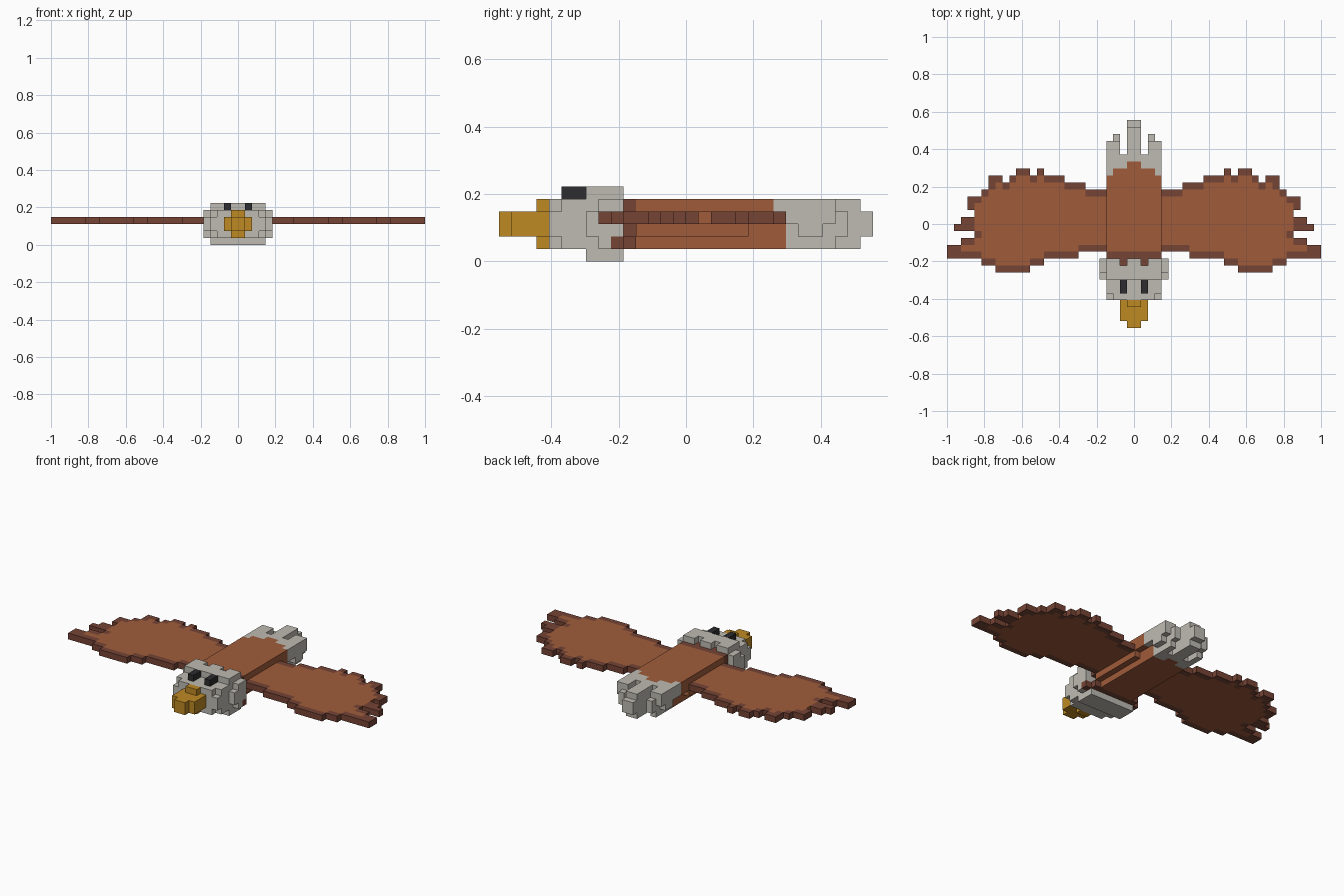
import bpy, bmesh
from mathutils import Vector

cube = bpy.data.objects.get("Cube")
if cube:
    bpy.data.objects.remove(cube, do_unlink=True)

V = 1 / 27  # edge length of one block


def material(name, rgb):
    m = bpy.data.materials.new(name)
    m.use_nodes = True
    m.diffuse_color = (*rgb, 1)
    bsdf = m.node_tree.nodes["Principled BSDF"]
    bsdf.inputs["Base Color"].default_value = (*rgb, 1)
    bsdf.inputs["Roughness"].default_value = 0.9
    return m


BROWN = material("chestnut_brown", (0.352, 0.107, 0.043))
DARK = material("dark_brown", (0.181, 0.058, 0.036))
GREY = material("pale_grey", (0.515, 0.497, 0.445))
YELLOW = material("beak_yellow", (0.521, 0.254, 0.017))
BLACK = material("eye_black", (0.026, 0.026, 0.029))


def boxes(*specs):
    """Blocks filled by boxes given as x0, x1, y0, y1, z0, z1."""
    return {(x, y, z) for a, b, c, d, e, f in specs
            for x in range(a, b) for y in range(c, d) for z in range(e, f)}


def sym(half, y0, y1, z0, z1):
    """Box centred on x = 0."""
    return (-half, half, y0, y1, z0, z1)


def mirror(cells):
    return {(-1 - x, y, z) for x, y, z in cells}


def build(name, cells, mats, rule=lambda c: 0):
    """Outer shell of a set of blocks, flat regions merged per colour."""
    bm = bmesh.new()
    verts = {}
    for cell in sorted(cells):
        for axis in range(3):
            for side in (0, 1):
                n = list(cell)
                n[axis] += 2 * side - 1
                if tuple(n) in cells:
                    continue
                u, w = (axis + 1) % 3, (axis + 2) % 3
                ring = []
                for du, dw in ((0, 0), (1, 0), (1, 1), (0, 1)):
                    p = list(cell)
                    p[axis] += side
                    p[u] += du
                    p[w] += dw
                    p = tuple(p)
                    if p not in verts:
                        verts[p] = bm.verts.new(Vector(p) * V)
                    ring.append(verts[p])
                face = bm.faces.new(ring if side else ring[::-1])
                face.material_index = rule(cell)
    bmesh.ops.dissolve_limit(bm, angle_limit=0.01, verts=bm.verts[:],
                             edges=bm.edges[:], delimit={'MATERIAL'})
    mesh = bpy.data.meshes.new(name)
    bm.to_mesh(mesh)
    bm.free()
    for m in mats:
        mesh.materials.append(m)
    obj = bpy.data.objects.new(name, mesh)
    bpy.context.scene.collection.objects.link(obj)
    return obj


# Wings: front and back limits along the span, then feather notches at the tip
front = [(8, -4), (13, -5), (15, -6), (20, -7), (22, -6), (27, -5)]
back = [(7, 5), (10, 6), (13, 7), (14, 8), (15, 7), (17, 8), (18, 7),
        (19, 6), (21, 7), (22, 5), (27, 4)]
row_end = {-5: 27, -4: 27, -3: 25, -2: 23, -1: 26, 0: 25, 1: 23, 2: 24, 3: 24}


def limit(steps, x):
    return next(v for end, v in steps if x < end)


wing = {(x, y, 3) for x in range(4, 27)
        for y in range(limit(front, x), limit(back, x))
        if x < row_end.get(y, 27)}


def wing_rule(c):
    x, y, z = c
    x = x if x >= 0 else -1 - x
    if y == 1:
        return 0
    around = [(x + 1, y, z), (x, y + 1, z), (x, y - 1, z)]
    if x > 4:
        around.append((x - 1, y, z))
    return int(any(n not in wing for n in around))


build("left_wing", wing, [BROWN, DARK], wing_rule)
build("right_wing", mirror(wing), [BROWN, DARK], wing_rule)

# Body: narrow belly, wide back, ledge under the wing roots
body = boxes(sym(4, -5, 7, 3, 5), sym(3, -5, 7, 1, 3), sym(4, -4, 5, 2, 3))
build("body", body, [BROWN, DARK], lambda c: int(c[1] == -5))

# Dark neck feathers reaching into the notches behind the head
neck = boxes((1, 2, -6, -5, 4, 5))
side_neck = boxes((4, 5, -6, -5, 1, 2), (3, 4, -5, -4, 1, 2))
build("neck_feathers", neck | mirror(neck) | side_neck | mirror(side_neck), [DARK])

# Tail: three groups of feathers
tail_side = boxes((3, 4, 7, 12, 3, 5), (3, 4, 9, 11, 2, 3),
                  (2, 3, 10, 12, 1, 5), (2, 3, 12, 13, 2, 4))
tail = boxes(sym(3, 7, 10, 1, 5), sym(1, 10, 14, 1, 5), sym(1, 14, 15, 2, 4))
tail |= tail_side | mirror(tail_side)


def tail_rule(c):
    across = c[0] if c[0] >= 0 else -1 - c[0]
    return int((c[1] == 7 and across < 3) or (c[1] == 8 and across < 1))


build("tail", tail, [GREY, BROWN], tail_rule)

# Head: stepped rounded block with crown, cheeks and chin
head = boxes(sym(4, -10, -5, 1, 5), sym(3, -11, -10, 1, 5), sym(4, -11, -10, 2, 4),
             sym(5, -7, -5, 1, 5), sym(5, -8, -7, 2, 4),
             sym(4, -8, -5, 5, 6), sym(4, -8, -5, 0, 1))
notch = boxes((1, 2, -6, -5, 4, 6))
head -= notch | mirror(notch) | side_neck | mirror(side_neck)
build("head", head, [GREY])

# Beak
build("beak", boxes(sym(2, -14, -11, 2, 4), sym(1, -15, -14, 2, 4),
                    sym(1, -12, -11, 1, 5)), [YELLOW])

# Eyes
eye = boxes((1, 2, -10, -8, 5, 6))
build("left_eye", eye, [BLACK])
build("right_eye", mirror(eye), [BLACK])
